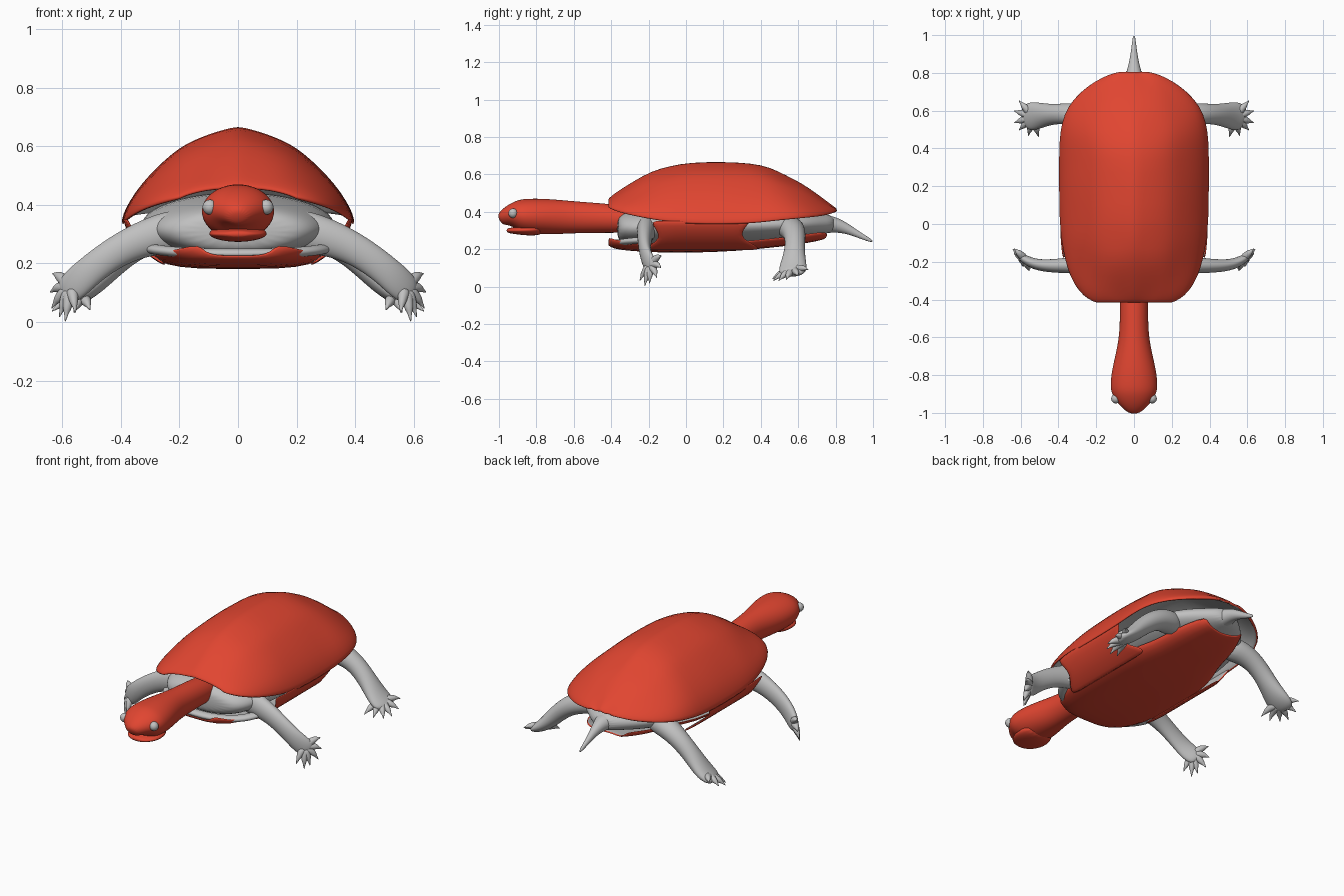
import bpy, bmesh, math
from mathutils import Vector

cube = bpy.data.objects.get("Cube")
if cube:
    bpy.data.objects.remove(cube)


def material(name, rgb):
    m = bpy.data.materials.new(name)
    m.diffuse_color = (*rgb, 1)
    m.use_nodes = True
    m.node_tree.nodes["Principled BSDF"].inputs["Base Color"].default_value = (*rgb, 1)
    return m


RED = material("shell red", (0.75, 0.06, 0.03))
GREY = material("skin grey", (0.53, 0.53, 0.53))


def finish(name, bm, mats, levels=1, thickness=0):
    mesh = bpy.data.meshes.new(name)
    bm.to_mesh(mesh)
    bm.free()
    for m in mats:
        mesh.materials.append(m)
    mesh.shade_smooth()
    ob = bpy.data.objects.new(name, mesh)
    bpy.context.collection.objects.link(ob)
    if thickness:
        mod = ob.modifiers.new("thickness", "SOLIDIFY")
        mod.thickness = thickness
        mod.offset = -1
        mod.material_offset = len(mats) - 1
    mod = ob.modifiers.new("rounding", "SUBSURF")
    mod.levels = mod.render_levels = levels
    return ob


def sheet(name, rows, outward, thickness):
    """Skin a grid of points, red on the outward side and grey inside."""
    bm = bmesh.new()
    grid = [[bm.verts.new(p) for p in row] for row in rows]
    for a, b in zip(grid, grid[1:]):
        for i in range(len(a) - 1):
            bm.faces.new((a[i], a[i + 1], b[i + 1], b[i]))
    bm.normal_update()
    total = sum((f.normal for f in bm.faces), Vector())
    if total.dot(Vector(outward)) < 0:
        bmesh.ops.reverse_faces(bm, faces=bm.faces[:])
    return finish(name, bm, [RED, GREY], 1, thickness)


def tube(name, stations, mat, sides=12, side=1, up=(0, 0, 1)):
    """Loft ellipses: each station is x, y, z, half width, half height."""
    bm = bmesh.new()
    pts = [Vector((s[0] * side, s[1], s[2])) for s in stations]
    up = Vector((up[0] * side, up[1], up[2]))
    rings = []
    for i, s in enumerate(stations):
        t = pts[min(i + 1, len(pts) - 1)] - pts[max(i - 1, 0)]
        across = t.cross(up).normalized()
        rise = across.cross(t).normalized()
        ring = []
        for k in range(sides):
            a = math.tau * k / sides
            ring.append(bm.verts.new(pts[i] + across * s[3] * math.cos(a) + rise * s[4] * math.sin(a)))
        rings.append(ring)
    for a, b in zip(rings, rings[1:]):
        for k in range(sides):
            j = (k + 1) % sides
            bm.faces.new((a[k], a[j], b[j], b[k]))
    bm.faces.new(rings[0])
    bm.faces.new(rings[-1])
    bmesh.ops.recalc_face_normals(bm, faces=bm.faces[:])
    return finish(name, bm, [mat], 2)


# Domed upper shell: y, half width, rim height, ridge height
SHELL = [(-.42, .2, .425, .465), (-.4, .245, .415, .485), (-.36, .295, .4, .515), (-.28, .343, .38, .565),
         (-.18, .373, .36, .622), (-.08, .39, .345, .65), (.02, .4, .335, .667), (.2, .402, .333, .672),
         (.35, .402, .338, .662), (.45, .4, .35, .642), (.54, .387, .36, .595), (.62, .357, .368, .553),
         (.7, .29, .376, .497), (.76, .205, .385, .453), (.79, .14, .395, .43), (.81, .07, .402, .415)]
ARCH = [(0, 1), (.12, .965), (.25, .92), (.38, .855), (.5, .775), (.625, .645),
        (.75, .5), (.875, .32), (.95, .17), (1, 0)]
section = [(-u, h) for u, h in reversed(ARCH[1:])] + ARCH
rows = []
for y, w, low, top in SHELL:
    bump = 0.005 * math.sin(y * 22)
    rows.append([(u * w, y, low + h * (top - low) + bump * math.sin(abs(u) * math.tau)) for u, h in section])
sheet("upper_shell", rows, (0, 0, 1), 0.015)

# Flat belly plate with upturned edges: y, half width, height
BELLY = [(-.42, .13, .222), (-.39, .21, .202), (-.3, .26, .19), (-.15, .29, .182), (.05, .3, .18),
         (.3, .29, .192), (.42, .23, .205), (.55, .21, .218), (.66, .18, .235), (.73, .13, .25)]
rows = [[(u * w, y + .035 * abs(u) * (y > .7), z + lift) for u, lift in
         ((-1, .045), (-.85, .012), (-.5, 0), (0, 0), (.5, 0), (.85, .012), (1, .045))] for y, w, z in BELLY]
sheet("belly_plate", rows, (0, 0, -1), 0.012)

# Side bridges joining belly plate and upper shell: x, z, front y, back y
BRIDGE = [(.395, .35, -.2, .36), (.375, .3, -.16, .3), (.335, .25, -.14, .3), (.29, .215, -.2, .38), (.25, .19, -.22, .4)]
for side, label in ((1, "left"), (-1, "right")):
    rows = []
    for x, z, front, back in BRIDGE:
        ys = [front + (back - front) * i / 8 for i in range(9)]
        rows.append([(side * (x - .12 * max(0, -y - .08) * (z > .28)), y, z) for y in ys])
    sheet(label + "_bridge", rows, (side, 0, -.5), 0.012)

# Soft body inside the shell, with skin folds and tail
tube("body", [(0, -.37, .31, .15, .05), (0, -.34, .31, .24, .085), (0, -.24, .315, .3, .1), (0, 0, .33, .34, .12),
              (0, .3, .33, .33, .11), (0, .5, .33, .3, .09), (0, .64, .335, .23, .075),
              (0, .74, .335, .12, .055), (0, .8, .335, .05, .04)], GREY, 20)
fold = [(.31, -.17, .255), (.28, -.28, .245), (.17, -.36, .235), (0, -.385, .232)]
fold += [(-x, y, z) for x, y, z in reversed(fold[:-1])]
tube("throat_fold", [(*p, .03, .018) for p in fold], GREY)
tube("tail", [(0, .68, .335, .1, .06), (0, .76, .335, .058, .05), (0, .82, .325, .036, .038),
              (0, .88, .3, .022, .024), (0, .94, .268, .013, .015), (0, 1, .24, .006, .008)], GREY)

# Neck and head, with the upper lip overhanging a separate jaw
tube("neck_and_head", [(0, -.2, .35, .07, .065), (0, -.4, .365, .075, .078), (0, -.58, .37, .076, .085),
                       (0, -.68, .372, .096, .093), (0, -.78, .375, .12, .097), (0, -.86, .377, .128, .094),
                       (0, -.9, .383, .118, .082), (0, -.94, .38, .095, .06), (0, -.975, .368, .06, .042),
                       (0, -.998, .355, .028, .026)], RED, 20)
tube("lower_jaw", [(0, -.76, .31, .08, .035), (0, -.84, .302, .105, .031), (0, -.9, .3, .096, .022),
                   (0, -.935, .299, .072, .016), (0, -.96, .3, .035, .011)], RED, 16)


def toes(label, palm, tips, side):
    """Tapered toes ending in fine claws, fanned out from the palm."""
    c = Vector(palm)
    for n, tip in enumerate(tips, 1):
        t = Vector(tip)
        path = []
        for f, r in ((.1, .026), (.5, .021), (.72, .015), (.8, .008), (1, .002)):
            p = c.lerp(t, f)
            path.append((p.x, p.y, p.z + .012 * math.sin(f * math.pi), r, r))
        tube(f"{label}_toe_{n}", path, GREY, 8, side, (.3, .5, .8))


for side, label in ((1, "left"), (-1, "right")):
    # Eye
    bm = bmesh.new()
    bmesh.ops.create_uvsphere(bm, u_segments=16, v_segments=10, radius=.026)
    bmesh.ops.translate(bm, verts=bm.verts[:], vec=(side * .096, -.925, .392))
    finish(label + "_eye", bm, [GREY], 1)

    # Front leg with an upright paddle hand
    tube(label + "_front_leg", [(.16, -.2, .32, .06, .08), (.27, -.215, .3, .052, .072), (.36, -.22, .27, .042, .06),
                                (.44, -.222, .225, .036, .055), (.51, -.217, .172, .031, .054),
                                (.56, -.198, .125, .027, .058), (.6, -.172, .09, .02, .045)], GREY, 12, side)
    toes(label + "_front", (.57, -.19, .115),
         [(.635, -.13, .165), (.643, -.132, .1), (.637, -.155, .045), (.61, -.195, .015),
          (.59, -.222, 0), (.555, -.248, .03)], side)

    # Rear leg with a broad flat foot
    tube(label + "_rear_leg", [(.16, .54, .32, .08, .07), (.28, .575, .305, .068, .065), (.37, .585, .255, .056, .055),
                               (.44, .58, .19, .056, .05), (.5, .575, .125, .072, .042),
                               (.55, .57, .085, .08, .032), (.59, .56, .065, .058, .02)], GREY, 12, side)
    toes(label + "_rear", (.535, .57, .085),
         [(.61, .655, .09), (.637, .6, .055), (.637, .535, .035), (.61, .495, .03),
          (.56, .465, .03), (.505, .46, .04)], side)
